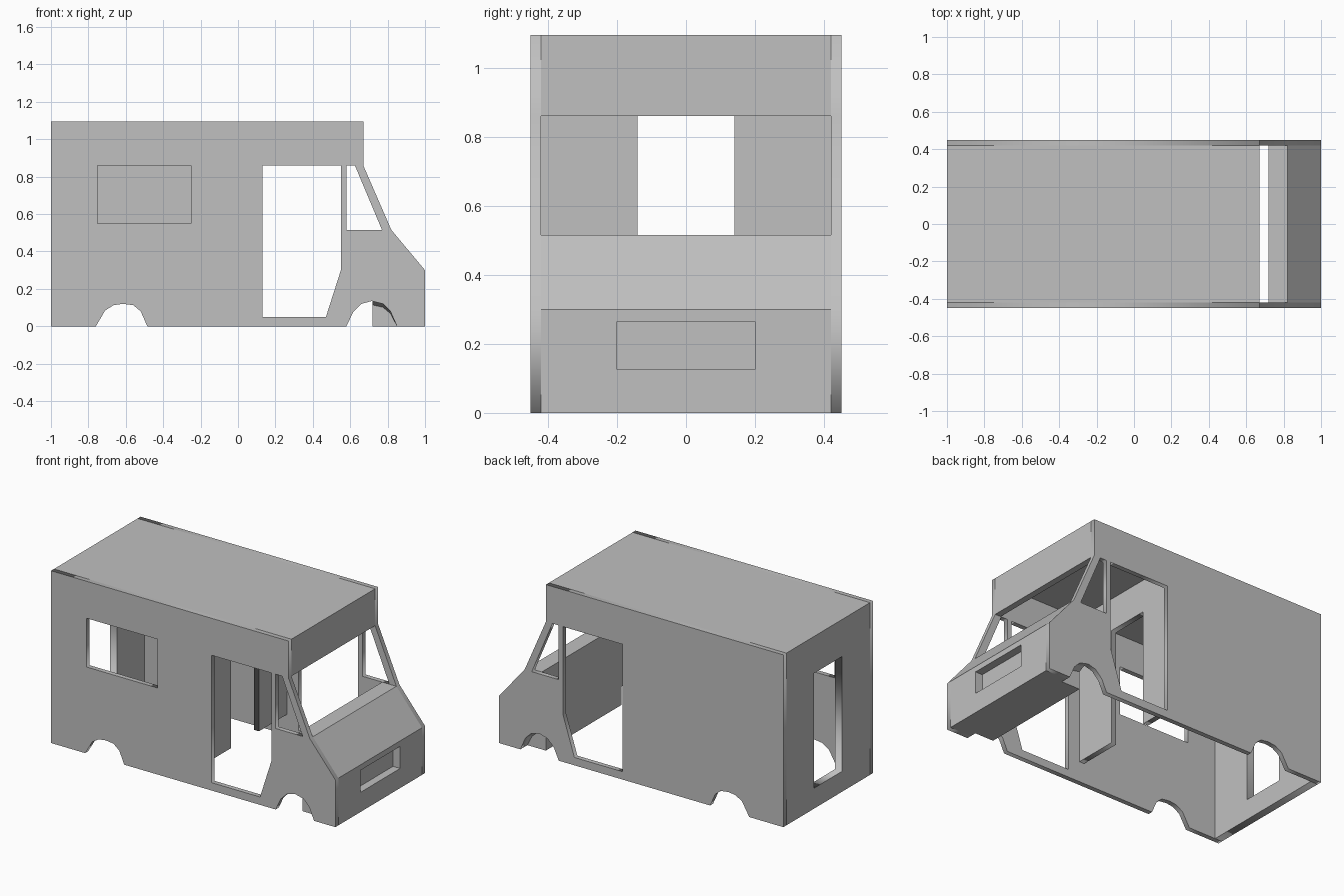
import bpy, bmesh
from math import radians

cube = bpy.data.objects.get("Cube")
if cube:
    bpy.data.objects.remove(cube, do_unlink=True)

# One plain body colour
GREY = (0.53, 0.53, 0.53, 1)
mat = bpy.data.materials.new("body_grey")
mat.use_nodes = True
mat.diffuse_color = GREY
for node in mat.node_tree.nodes:
    if node.type == 'BSDF_PRINCIPLED':
        node.inputs["Base Color"].default_value = GREY

HALF, WALL, TOP, ROOF = 0.45, 0.03, 1.095, 0.03
INNER = HALF - WALL


def rect(a, b, c, d):
    return [(a, c), (b, c), (b, d), (a, d)]


def panel(name, outlines, thick, loc, turn):
    """Flat sheet: first outline is the edge, the rest are holes."""
    cu = bpy.data.curves.new(name, 'CURVE')
    cu.dimensions = '2D'
    cu.fill_mode = 'BOTH'
    cu.extrude = thick / 2
    for pts in outlines:
        sp = cu.splines.new('POLY')
        sp.points.add(len(pts) - 1)
        for p, (u, v) in zip(sp.points, pts):
            p.co = (u, v, 0, 1)
        sp.use_cyclic_u = True
    tmp = bpy.data.objects.new(name + "_outline", cu)
    bpy.context.collection.objects.link(tmp)
    deps = bpy.context.evaluated_depsgraph_get()
    me = bpy.data.meshes.new_from_object(tmp.evaluated_get(deps))
    bpy.data.objects.remove(tmp, do_unlink=True)
    bm = bmesh.new()
    bm.from_mesh(me)
    bmesh.ops.remove_doubles(bm, verts=bm.verts, dist=1e-5)
    ob = finish(name, bm)
    ob.location = loc
    ob.rotation_euler = (radians(90), 0, radians(turn))
    return ob


def prism(pts, y0, y1, pts_end=None):
    """Side profile spanned across the width, optionally tapering."""
    bm = bmesh.new()
    a = [bm.verts.new((x, y0, z)) for x, z in pts]
    b = [bm.verts.new((x, y1, z)) for x, z in pts_end or pts]
    bm.faces.new(a)
    bm.faces.new(b[::-1])
    for i in range(len(a)):
        j = (i + 1) % len(a)
        bm.faces.new((a[j], a[i], b[i], b[j]))
    return bm


def finish(name, bm):
    bmesh.ops.recalc_face_normals(bm, faces=bm.faces)
    me = bpy.data.meshes.new(name)
    bm.to_mesh(me)
    bm.free()
    me.materials.clear()
    me.materials.append(mat)
    ob = bpy.data.objects.new(name, me)
    bpy.context.collection.objects.link(ob)
    return ob


# Side walls with wheel arches, door and cab window
rear_arch = [(-.76, 0), (-.71, .085), (-.665, .113), (-.615, .12),
             (-.56, .113), (-.52, .08), (-.485, 0)]
front_arch = [(.58, 0), (.615, .075), (.66, .12), (.715, .135),
              (.775, .12), (.815, .08), (.85, 0)]
side = ([(-1, 0)] + rear_arch + front_arch +
        [(1, 0), (1, .3), (.82, .515), (.67, .86), (.67, TOP), (-1, TOP)])
door = [(.13, .05), (.47, .05), (.55, .3), (.55, .86), (.13, .86)]
cab_window = [(.58, .515), (.77, .515), (.625, .86), (.58, .86)]
side_window = rect(-.75, -.25, .55, .86)
y_mid = HALF - WALL / 2
panel("right_wall", [side, door, cab_window, side_window], WALL, (0, -y_mid, 0), 0)
panel("left_wall", [side, door, cab_window], WALL, (0, y_mid, 0), 0)

# Roof and header above the windscreen
finish("roof", prism(rect(-1, .67, TOP - ROOF, TOP), -INNER, INNER))
finish("windscreen_header", prism(rect(.63, .67, .86, TOP - ROOF), -INNER, INNER))

# Rear wall with doorway, and cab partition with open doorway
panel("rear_wall", [rect(-INNER, INNER, 0, TOP - ROOF), rect(-.14, .14, .13, .86)],
      .05, (-.975, 0, 0), 90)
arch = [(-INNER, .13), (-.14, .13), (-.14, .86), (.14, .86), (.14, .13),
        (INNER, .13), (INNER, TOP - ROOF), (-INNER, TOP - ROOF)]
panel("cab_partition", [arch], .035, (.032, 0, 0), 90)

# Nose block with a recessed grille
WELL = .38
nose = [(.72, 0), (1, 0), (1, .3), (.82, .515), (.72, .515)]
bm = prism(nose, -WELL, WELL)
bm.normal_update()
bmesh.ops.recalc_face_normals(bm, faces=bm.faces)
front = max(bm.faces, key=lambda f: f.normal.x)
bmesh.ops.inset_individual(bm, faces=[front], thickness=.05)
for v in front.verts:
    v.co.y = .2 if v.co.y > 0 else -.2
    v.co.z = .265 if v.co.z > .15 else .125
bm.normal_update()
recess = bmesh.ops.extrude_discrete_faces(bm, faces=[front])["faces"][0]
for v in recess.verts:
    v.co.x -= .05
finish("nose", bm)

# Outer nose strips hold the front wheel wells
well = [(.72, .134)] + front_arch[4:]
shallow = [(x, z * .85) for x, z in well]
for s, label in ((-1, "right"), (1, "left")):
    finish(label + "_wheel_well",
           prism(well + nose[1:], s * INNER, s * WELL, shallow + nose[1:]))
